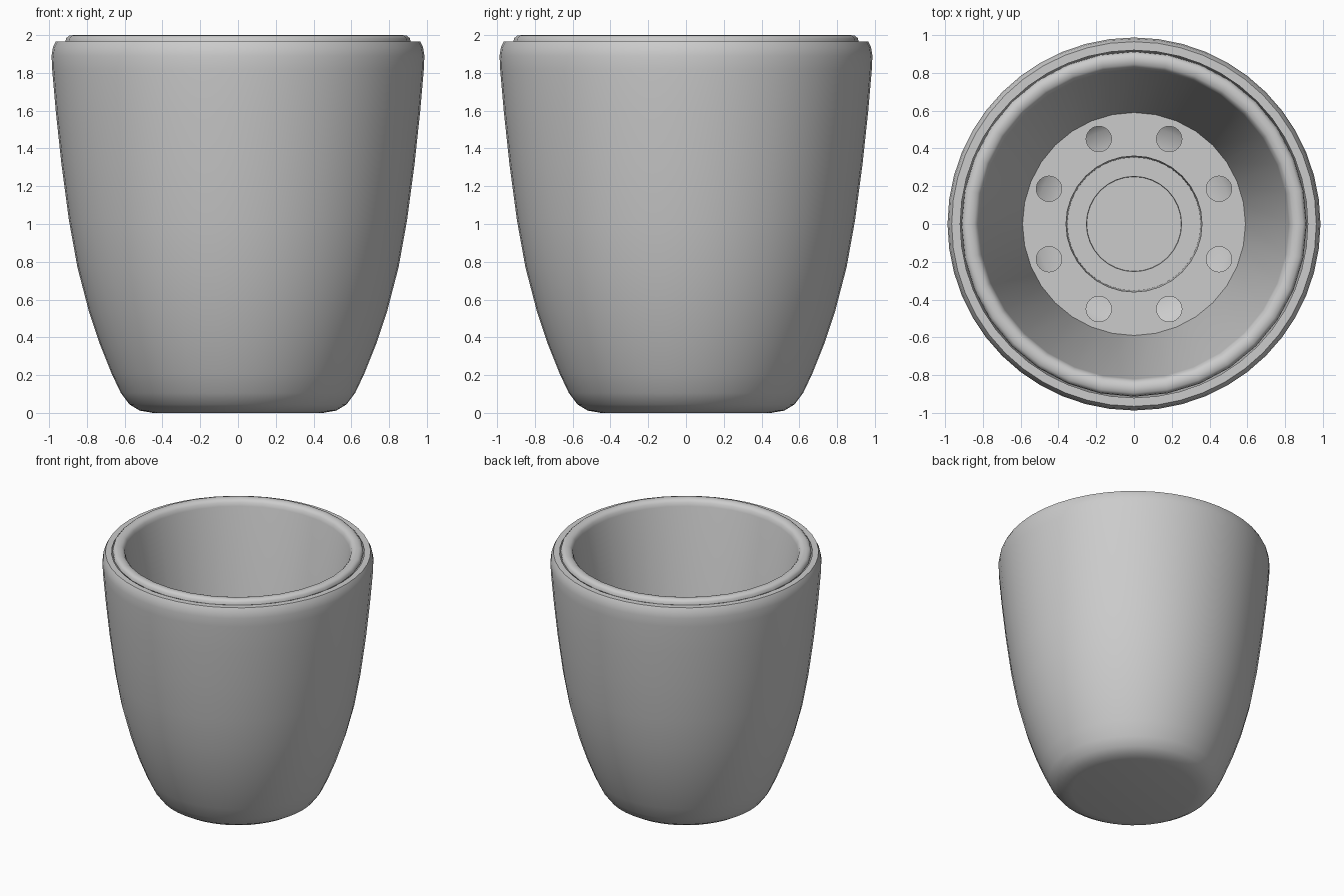
import bpy, bmesh, math

if "Cube" in bpy.data.objects:
    bpy.data.objects.remove(bpy.data.objects["Cube"])


def smooth(ob, angle=40):
    bpy.ops.object.select_all(action='DESELECT')
    ob.select_set(True)
    bpy.context.view_layer.objects.active = ob
    bpy.ops.object.shade_smooth_by_angle(angle=math.radians(angle))


def lathe(name, profile, segs):
    """Revolve a closed-wall profile (radius, z) that starts and ends on the axis."""
    bm = bmesh.new()
    rings = []
    for r, z in profile:
        if r == 0:
            rings.append([bm.verts.new((0, 0, z))] * segs)
        else:
            rings.append([bm.verts.new((r * math.cos(a), r * math.sin(a), z))
                          for a in (2 * math.pi * i / segs for i in range(segs))])
    for lo, hi in zip(rings, rings[1:]):
        for i in range(segs):
            j = (i + 1) % segs
            bm.faces.new(list(dict.fromkeys((lo[i], lo[j], hi[j], hi[i]))))
    bmesh.ops.recalc_face_normals(bm, faces=bm.faces)
    me = bpy.data.meshes.new(name)
    bm.to_mesh(me)
    bm.free()
    ob = bpy.data.objects.new(name, me)
    bpy.context.collection.objects.link(ob)
    return ob


# Outer pot: curved wall outside, thin shell inside
outer = [(0.45, 0), (0.52, 0.012), (0.575, 0.045), (0.62, 0.105), (0.67, 0.21),
         (0.73, 0.36), (0.79, 0.54), (0.85, 0.77), (0.895, 1.02), (0.935, 1.32),
         (0.965, 1.6), (0.984, 1.82), (0.987, 1.89), (0.98, 1.935), (0.965, 1.965)]
inner = [(0.92, 1.965), (0.92, 1.8), (0.885, 1.32), (0.845, 1.02), (0.8, 0.77),
         (0.74, 0.54), (0.68, 0.36), (0.62, 0.21), (0.57, 0.12), (0.52, 0.075), (0.42, 0.05)]
pot = lathe("outer_pot", [(0, 0)] + outer + inner + [(0, 0.05)], 48)
smooth(pot)

# Inner liner: rolled lip, tapered wall, flat floor and central well
lip = [(0.87, 1.93), (0.9, 1.94), (0.914, 1.962), (0.91, 1.983), (0.895, 1.997), (0.87, 2.0),
       (0.845, 1.995), (0.828, 1.978), (0.82, 1.95)]
under = [(0, 0.07), (0.38, 0.07), (0.385, 0.46), (0.61, 0.46), (0.84, 1.91)]
floor = [(0.59, 0.5), (0.36, 0.5), (0.353, 0.12), (0.252, 0.12), (0.25, 0.1), (0, 0.1)]
liner = lathe("inner_liner", under + lip + floor, 32)

# Eight drain holes through the liner floor
bm = bmesh.new()
for i in range(8):
    a = math.radians(22.5 + 45 * i)
    ret = bmesh.ops.create_cone(bm, cap_ends=True, segments=32, radius1=0.067,
                                radius2=0.067, depth=0.3)
    bmesh.ops.translate(bm, verts=ret["verts"],
                        vec=(0.487 * math.cos(a), 0.487 * math.sin(a), 0.45))
me = bpy.data.meshes.new("hole_cutters")
bm.to_mesh(me)
bm.free()
cutter = bpy.data.objects.new("hole_cutters", me)
bpy.context.collection.objects.link(cutter)
cutter.hide_render = True

mod = liner.modifiers.new("drain_holes", 'BOOLEAN')
mod.operation = 'DIFFERENCE'
mod.solver = 'EXACT'
mod.object = cutter
bpy.context.view_layer.objects.active = liner
bpy.ops.object.modifier_apply(modifier=mod.name)
bpy.data.objects.remove(cutter)
smooth(liner)
